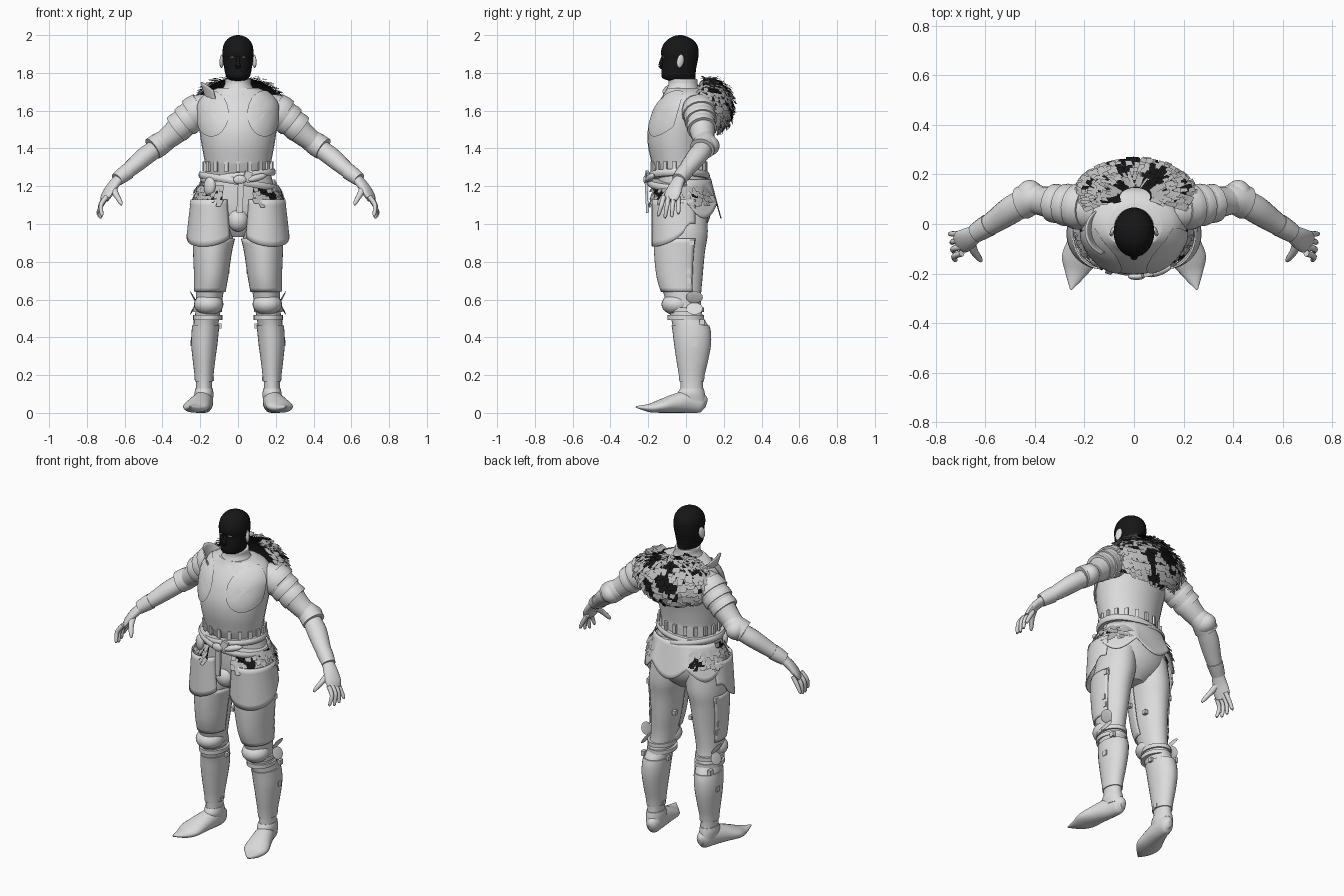
import bpy, bmesh, math, random
from mathutils import Vector, Matrix, noise

random.seed(4)
cube = bpy.data.objects.get("Cube")
if cube:
    bpy.data.objects.remove(cube, do_unlink=True)


def material(name, value):
    mat = bpy.data.materials.new(name)
    mat.use_nodes = True
    colour = (value, value, value, 1)
    mat.diffuse_color = colour
    mat.node_tree.nodes["Principled BSDF"].inputs["Base Color"].default_value = colour
    return mat


STEEL = material("pale steel", .72)
FUR = material("grey fur", .5)
BLACK = material("black", .008)
smooth_parts = []


def finish(name, bm, mats, smooth=True, thick=0):
    mesh = bpy.data.meshes.new(name)
    bm.to_mesh(mesh)
    bm.free()
    for mat in mats:
        mesh.materials.append(mat)
    obj = bpy.data.objects.new(name, mesh)
    bpy.context.collection.objects.link(obj)
    if thick:
        solid = obj.modifiers.new("thickness", 'SOLIDIFY')
        solid.thickness = thick
        solid.offset = 0
    if smooth:
        smooth_parts.append(obj)
    return obj


def surface(name, f, nu, nv, mat=STEEL, wrap=True, thick=0):
    """Grid surface from f(u, v); wrapped ones are capped."""
    bm = bmesh.new()
    cols = nu if wrap else nu + 1
    grid = [[bm.verts.new(f(i / nu, j / nv)) for i in range(cols)] for j in range(nv + 1)]
    for a, b in zip(grid, grid[1:]):
        for i in range(nu):
            k = (i + 1) % cols
            bm.faces.new((a[i], a[k], b[k], b[i]))
    if wrap:
        bm.faces.new(grid[0])
        bm.faces.new(grid[-1])
    bmesh.ops.recalc_face_normals(bm, faces=bm.faces)
    return finish(name, bm, [mat], True, thick)


def sample(rows, t):
    """Smooth interpolation through the rows."""
    t = min(max(t, 0), 1) * (len(rows) - 1)
    i = min(int(t), len(rows) - 2)
    t -= i
    a, b, c, d = (rows[min(max(k, 0), len(rows) - 1)] for k in range(i - 1, i + 3))
    return [q + t / 2 * (r - p + t * (2 * p - 5 * q + 4 * r - s + t * (3 * (q - r) + s - p)))
            for p, q, r, s in zip(a, b, c, d)]


def ring(row, angle, s=1, grow=0):
    """Point of a level ring (z, x, rx, front, back); angle 0 faces the front."""
    z, x, rx, front, back = row
    return Vector((s * (x + (rx + grow) * math.sin(angle)),
                   (front + back) / 2 - ((back - front) / 2 + grow) * math.cos(angle), z))


def loft(name, rows, mat=STEEL, s=1):
    return surface(name, lambda u, v: ring(sample(rows, v), u * math.tau, s), 28, 4 * len(rows), mat)


def tube(name, rows, mat=STEEL, s=1, n=18):
    """Rows (x, y, z, half width, half height) swept along their path."""
    def f(u, v):
        row = sample(rows, v)
        way = Vector(sample(rows, v + .02)[:3]) - Vector(sample(rows, v - .02)[:3])
        side = way.cross(Vector((0, 0, 1))).normalized()
        up = side.cross(way).normalized()
        a = u * math.tau
        p = Vector(row[:3]) + side * row[3] * math.cos(a) + up * row[4] * math.sin(a)
        return Vector((p.x * s, p.y, max(p.z, 0)))
    return surface(name, f, n, 4 * len(rows), mat)


def solid(name, loc, size, rot=(0, 0, 0), mat=STEEL, ball=False):
    bm = bmesh.new()
    if ball:
        bmesh.ops.create_uvsphere(bm, u_segments=24, v_segments=14, radius=1)
    else:
        bmesh.ops.create_cube(bm, size=2)
    turn = Matrix.Rotation(rot[2], 4, 'Z') @ Matrix.Rotation(rot[1], 4, 'Y') @ Matrix.Rotation(rot[0], 4, 'X')
    bm.transform(Matrix.Translation(loc) @ turn @ Matrix.Diagonal((*size, 1)))
    return finish(name, bm, [mat])


def scales(name, f, centre, cols, rows, length):
    """Overlapping hanging tufts over f, with black patches by noise."""
    surface(name + "_lining", lambda u, v: centre + (f(u, v) - centre) * .97, 24, 12, BLACK, False)
    bm = bmesh.new()
    e = .01
    for j in range(rows):
        for i in range(cols):
            u = (i + .5 * (j % 2) + random.uniform(.1, .5)) / cols
            v = (j + random.random() * .6) / rows
            p = f(u, v)
            across, down = f(u + e, v) - p, f(u, v + e) - p
            w = max(across.length / e / cols * .65, .009)
            across.normalize()
            down.normalize()
            out = across.cross(down).normalized()
            if out.dot(p - centre) < 0:
                out = -out
            down = (down + across * random.uniform(-.25, .25)) * length * random.uniform(.8, 1.3)
            tip = p + down + out * random.uniform(.004, .02)
            face = bm.faces.new([bm.verts.new(q) for q in (
                p - across * w, p + across * w, tip + across * w * .8, tip - across * w * .8)])
            face.material_index = int(noise.noise(p * 14) > .24)
    finish(name, bm, [FUR, BLACK], False)


# Head and neck
head = [(1.68, 0, .058, -.08, .05), (1.75, 0, .058, -.085, .05), (1.77, 0, .056, -.122, .05),
        (1.79, 0, .066, -.13, .05), (1.83, 0, .074, -.128, .055), (1.87, 0, .08, -.125, .063),
        (1.91, 0, .082, -.133, .067), (1.95, 0, .076, -.12, .058), (1.98, 0, .055, -.092, .03),
        (1.996, 0, .025, -.06, -.005), (2, 0, .004, -.035, -.025)]
loft("head", head, BLACK)
tube("nose", [(0, -.122, 1.885, .007, .008), (0, -.132, 1.855, .01, .01),
              (0, -.134, 1.835, .015, .011), (0, -.125, 1.825, .008, .006)], BLACK)
for s, side in ((1, "left"), (-1, "right")):
    solid(side + "_ear", (s * .086, -.03, 1.862), (.01, .02, .036), (-.2, 0, s * .4), ball=True)
    solid(side + "_eye", (s * .031, -.122, 1.883), (.012, .005, .003), (0, 0, s * .3), ball=True)

# Torso, collar and hips
torso = [(1.24, 0, .17, -.15, .1), (1.31, 0, .174, -.178, .1), (1.34, 0, .178, -.186, .1),
         (1.42, 0, .193, -.202, .112), (1.5, 0, .205, -.202, .13), (1.58, 0, .213, -.18, .15),
         (1.64, 0, .207, -.15, .15), (1.69, 0, .17, -.115, .13), (1.72, 0, .11, -.1, .08)]
loft("breastplate", torso)
loft("collar", [(1.68, 0, .12, -.125, .09), (1.71, 0, .088, -.105, .07), (1.74, 0, .07, -.093, .062),
                (1.765, 0, .068, -.092, .06), (1.768, 0, .06, -.085, .055)])
loft("hips", [(.93, 0, .06, -.08, .05), (.98, 0, .14, -.115, .1), (1.05, 0, .195, -.14, .13),
              (1.15, 0, .2, -.15, .13), (1.26, 0, .175, -.15, .1)])
solid("codpiece", (0, -.12, 1.02), (.055, .05, .06), ball=True)


def waist_row(z, grow):
    return (z, 0, .178 + grow, -.178 - grow, .105 + grow)


# Belts, fringe and hanging strap
for name, z, tilt, grow in (("waist_belt", 1.255, .02, .014), ("slung_belt", 1.225, -.035, .024)):
    surface(name, lambda u, v: ring(waist_row(z - .018 + .036 * v + tilt * math.sin(u * math.tau),
            grow + .008 * math.sin(v * math.pi)), u * math.tau), 36, 4)
for i in range(18):
    p = ring(waist_row(1.305, .004), i * math.tau / 18)
    solid("waist_tab", p, (.011, .006, .026), (0, 0, math.atan2(p.x, -p.y)))
solid("hanging_strap", (.012, -.208, 1.145), (.016, .007, .085), (.05, .05, 0))
solid("belt_knot", (.01, -.212, 1.235), (.035, .014, .024), ball=True)
solid("buckle", (.05, -.205, 1.25), (.02, .008, .028), (0, .3, .2))
solid("belt_roll", (.1, -.19, 1.245), (.055, .018, .018), (0, -.25, .35), ball=True)
solid("pouch", (-.15, -.15, 1.2), (.035, .022, .05), (0, .1, -.6), ball=True)


# Pointed skirt plate at the rear
def rear_skirt(u, v):
    a = math.pi + (u - .5) * 2.9
    drop = .13 + .075 * abs(math.cos((u - .5) * 3 * math.pi))
    flare = .01 + .055 * v
    return ring((1.235 - drop * v, 0, .185 + flare, -.15 - flare, .12 + flare), a)


surface("rear_skirt", rear_skirt, 48, 8, wrap=False, thick=.006)


# Fur cape and fur skirt
def cape(u, v):
    a = (u - .5) * 3.9
    lat = 1.3 - v * (2.35 - .8 * (2 * u - 1) ** 2)
    return Vector((.005 + .235 * math.cos(lat) * math.sin(a),
                   .11 + .14 * math.cos(lat) * math.cos(a), 1.625 + .155 * math.sin(lat)))


scales("fur_cape", cape, Vector((0, .1, 1.62)), 30, 15, .036)
for s, side in ((1, "left"), (-1, "right")):
    def fur(u, v):
        return ring((1.205 - .085 * v, 0, .215 + .02 * v, -.18 - .015 * v, .14 + .02 * v), .38 + 2.25 * u, s)
    scales(side + "_fur_skirt", fur, Vector((0, 0, 1.16)), 20, 5, .034)


# Raised flange on the right shoulder
def flange(u, v):
    a = -.5 - 1.9 * u
    rise = .1 * v * math.sin(math.pi * (.12 + .8 * u)) ** .6
    return ring((1.65 + rise, -.07, .095 + .03 * v, -.125 - .01 * v, .08), a)


surface("shoulder_flange", flange, 20, 6, wrap=False, thick=.007)

leg = [(1.08, .11, .095, -.13, .11), (.95, .125, .103, -.155, .115), (.85, .135, .092, -.158, .1),
       (.72, .142, .08, -.145, .088), (.63, .15, .072, -.118, .08), (.57, .155, .068, -.1, .08),
       (.51, .163, .065, -.082, .09), (.45, .172, .066, -.068, .122), (.37, .178, .064, -.058, .127),
       (.28, .18, .054, -.045, .112), (.18, .18, .043, -.03, .09), (.08, .18, .044, -.03, .095)]
foot = [(.17, .108, .045, .012, .02), (.17, .085, .052, .036, .05), (.18, .02, .06, .048, .06),
        (.2, -.06, .05, .06, .05), (.222, -.14, .034, .07, .034), (.236, -.195, .026, .046, .022),
        (.254, -.265, .032, .004, .004)]

for s, side in ((1, "left"), (-1, "right")):
    # Chest wing of the shoulder guard, following the breastplate
    def wing(u, v):
        a = u * math.tau
        x = .135 + .085 * v * math.cos(a)
        z = 1.585 + .12 * v * math.sin(a)
        row = min((sample(torso, k / 80) for k in range(81)), key=lambda r: abs(r[0] - z))
        p = ring(row, math.asin(min(x / row[2], .98)), s, .008)
        return Vector((p.x, p.y, z))
    surface(side + "_chest_wing", lambda u, v: wing(u, .02 + .98 * v), 32, 6, thick=.005)

    # Arm with overlapping shoulder bands
    tube(side + "_upper_arm", [(.14, .05, 1.63, .07, .06), (.2, .065, 1.6, .088, .088),
         (.27, .078, 1.55, .078, .08), (.34, .088, 1.48, .064, .064), (.43, .1, 1.41, .05, .05)], s=s)
    for k in range(3):
        x, z, r = .215 + .045 * k, 1.597 - .038 * k, .092 - .007 * k
        tube(side + "_shoulder_band", [(x - .03, .065 + .006 * k, z + .025, r * .9, r * .9),
             (x, .069 + .006 * k, z, r, r), (x + .022, .073 + .006 * k, z - .018, r, r)], s=s)
    solid(side + "_elbow_guard", (s * .42, .108, 1.415), (.058, .07, .06), (0, s * .6, 0), ball=True)
    tube(side + "_elbow_cuff", [(.37, .095, 1.452, .055, .055), (.41, .1, 1.425, .064, .062),
         (.452, .085, 1.398, .068, .062)], s=s)
    tube(side + "_forearm", [(.42, .1, 1.41, .05, .048), (.49, .06, 1.36, .056, .05),
         (.56, .012, 1.3, .047, .043), (.63, -.032, 1.243, .035, .034)], s=s)
    tube(side + "_wrist_cuff", [(.585, -.004, 1.278, .046, .044), (.612, -.02, 1.258, .043, .041),
         (.64, -.038, 1.236, .039, .036)], s=s)
    tube(side + "_palm", [(.625, -.03, 1.245, .032, .026), (.665, -.055, 1.2, .042, .024),
         (.694, -.072, 1.155, .047, .02), (.708, -.08, 1.125, .036, .014)], s=s)
    for k in range(4):
        y = -.04 - .026 * k
        reach = (.9, 1.05, 1.1, 1)[k]
        tube(side + "_finger", [(.695, y, 1.145, .013, .013), (.695 + .03 * reach, y - .004 * k, 1.1, .012, .012),
             (.742 - .007 * k, y - .009 * k, 1.15 - .1 * reach, .009, .009),
             (.743 - .007 * k, y - .009 * k, 1.143 - .1 * reach, .003, .003)], s=s, n=10)
    tube(side + "_thumb", [(.66, -.07, 1.19, .02, .018), (.645, -.11, 1.155, .016, .015),
         (.622, -.142, 1.115, .011, .011), (.617, -.15, 1.1, .004, .004)], s=s, n=10)

    # Leg and its armour plates
    loft(side + "_leg", leg, s=s)
    surface(side + "_thigh_plate", lambda u, v: ring(sample(leg, .115 + .235 * v), -1.5 + 3.6 * u, s, .008),
            24, 10, wrap=False, thick=.006)
    surface(side + "_shin_plate", lambda u, v: ring(sample(leg, .62 + .3 * v), u * math.tau, s, .006), 28, 10)

    def tasset(u, v):
        top, drop = 1.13, .13 + .12 * math.sin(math.pi * min(1, .12 + u)) ** .5
        return ring((top - drop * v, .135, .112 + .022 * v, -.178, .1), -.75 + 3 * u, s)
    surface(side + "_tasset", tasset, 24, 8, wrap=False, thick=.007)

    # Knee guard, side wings and straps
    solid(side + "_knee_guard", (s * .155, -.05, .575), (.078, .08, .058), ball=True)
    for z, tilt in ((.612, .5), (.552, -.5)):
        solid(side + "_knee_wing", (s * .236, .045, z), (.004, .044, .036), (0, s * tilt, 0), ball=True)
    for z, x, y in ((.9, .225, .03), (.75, .222, .01), (.7, .22, .015), (.37, .242, .045), (.48, .225, .085)):
        solid(side + "_strap_buckle", (s * x, y, z), (.01, .014, .015))
    for z, x in ((.75, .055), (.46, .098), (.18, .137)):
        solid(side + "_inner_buckle", (s * x, .03, z), (.01, .012, .012))
    for z, grow in ((.545, .01), (.505, .012)):
        surface(side + "_knee_strap", lambda u, v: ring(
            (z - .012 + .024 * v, .16, .066 + grow, -.085 - grow, .084 + grow), u * math.tau, s), 24, 2)

    # Pointed shoe with ankle cuff
    tube(side + "_shoe", foot, s=s, n=24)
    loft(side + "_ankle_cuff", [(.06, .178, .045, -.035, .105), (.1, .18, .05, -.045, .1),
                                (.13, .18, .046, -.03, .094)], s=s)

bpy.ops.object.select_all(action='DESELECT')
for obj in smooth_parts:
    obj.select_set(True)
bpy.context.view_layer.objects.active = smooth_parts[0]
bpy.ops.object.shade_smooth_by_angle(angle=math.radians(40))
